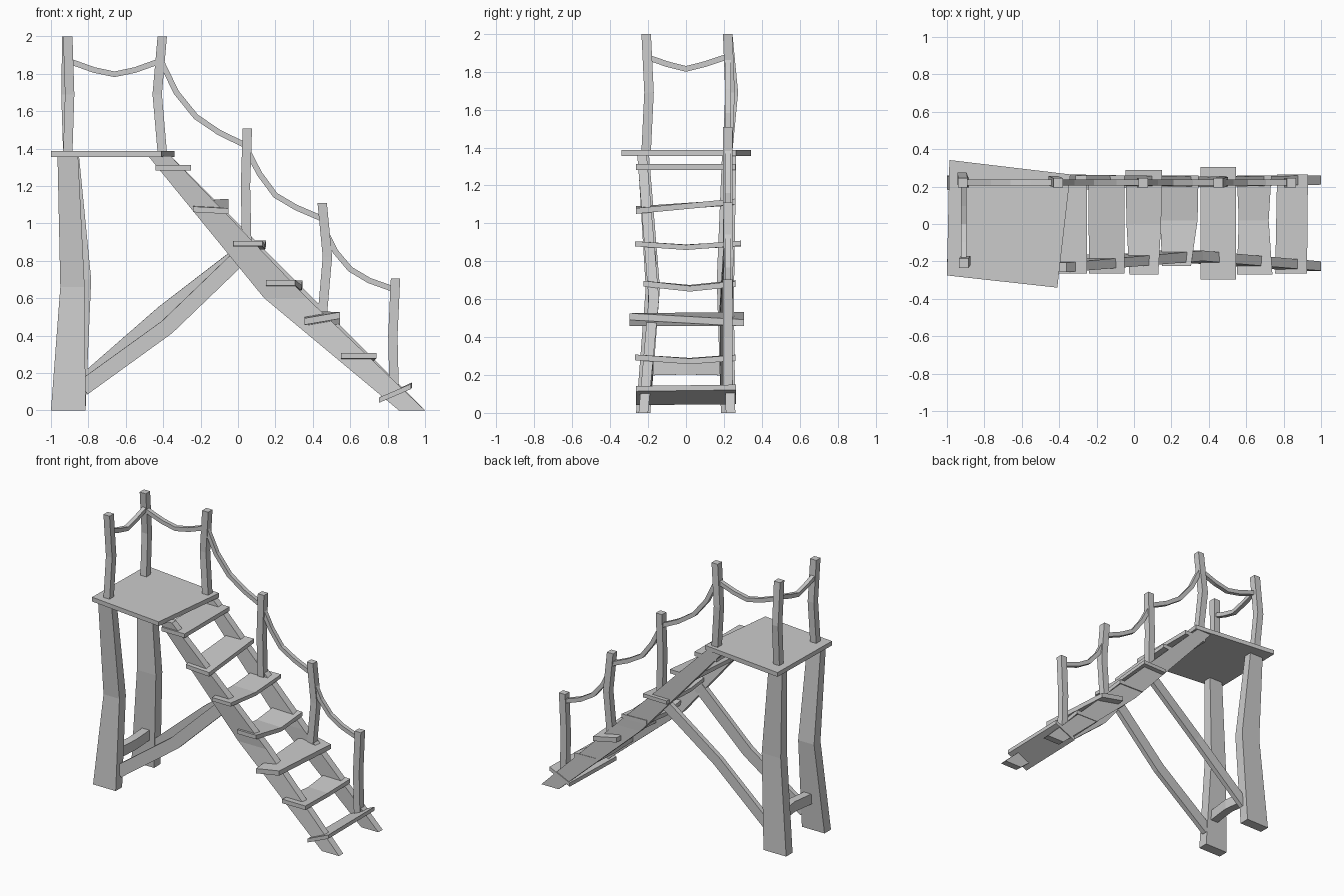
import bpy, bmesh
from mathutils import Vector


def loft(name, rings):
    """Closed solid through a list of four-point rings."""
    bm = bmesh.new()
    vs = [[bm.verts.new(p) for p in r] for r in rings]
    for a, b in zip(vs, vs[1:]):
        for i in range(4):
            j = (i + 1) % 4
            bm.faces.new((a[i], a[j], b[j], b[i]))
    bm.faces.new(vs[0])
    bm.faces.new(vs[-1])
    bmesh.ops.recalc_face_normals(bm, faces=bm.faces)
    me = bpy.data.meshes.new(name)
    bm.to_mesh(me)
    bm.free()
    ob = bpy.data.objects.new(name, me)
    bpy.context.collection.objects.link(ob)
    return ob


def upright(name, secs):
    """Beam with level cross-sections: (x0, x1, y, y width, z)."""
    loft(name, [[(x0, y - w / 2, z), (x1, y - w / 2, z), (x1, y + w / 2, z), (x0, y + w / 2, z)]
                for x0, x1, y, w, z in secs])


def strip(name, pts, width, height):
    """Rectangular section swept along a path."""
    pts = [Vector(p) for p in pts]
    rings = []
    for i, p in enumerate(pts):
        t = (pts[min(i + 1, len(pts) - 1)] - pts[max(i - 1, 0)]).normalized()
        s = t.cross(Vector((0, 0, 1))).normalized()
        n = s.cross(t)
        s, n = s * width / 2, n * height / 2
        rings.append([p - s - n, p + s - n, p + s + n, p - s + n])
    loft(name, rings)


def plank(name, secs, t=0.03):
    """Board running along y: (y, x0, z0, x1, z1) with z on the centre line."""
    h = t / 2
    loft(name, [[(x0, y, z0 - h), (x1, y, z1 - h), (x1, y, z1 + h), (x0, y, z0 + h)]
                for y, x0, z0, x1, z1 in secs])


# Crooked platform
loft("platform", [[(-1, -0.275, z), (-0.41, -0.34, z), (-0.34, 0.265, z), (-0.987, 0.342, z)]
                  for z in (1.355, 1.387)])

# Tapered, bent legs
upright("front_leg", [(-1, -0.815, -0.226, 0.075, 0), (-0.95, -0.82, -0.175, 0.075, 0.66),
                      (-0.965, -0.855, -0.225, 0.06, 1.36)])
upright("back_leg", [(-1, -0.815, 0.222, 0.075, 0), (-0.94, -0.785, 0.2, 0.075, 0.7),
                     (-0.96, -0.85, 0.22, 0.06, 1.36)])

# Stair side beams
upright("front_stringer", [(0.86, 1, -0.225, 0.05, 0), (0.14, 0.37, -0.17, 0.055, 0.6),
                           (-0.48, -0.36, -0.232, 0.05, 1.36)])
upright("back_stringer", [(0.86, 1, 0.235, 0.05, 0), (0.2, 0.4, 0.225, 0.055, 0.6),
                          (-0.48, -0.36, 0.24, 0.05, 1.36)])

# Braces and cross bar
strip("front_brace", [(-0.83, -0.2, 0.12), (-0.38, -0.185, 0.445), (0.01, -0.175, 0.82)], 0.035, 0.085)
strip("back_brace", [(-0.83, 0.2, 0.15), (-0.4, 0.195, 0.525), (0.01, 0.215, 0.84)], 0.035, 0.075)
strip("cross_bar", [(-0.88, -0.21, 0.235), (-0.86, 0, 0.24), (-0.88, 0.21, 0.235)], 0.06, 0.075)

# Uneven steps, top to bottom
plank("step_1", [(-0.265, -0.44, 1.297, -0.25, 1.297), (0.26, -0.43, 1.297, -0.25, 1.297)])
plank("step_2", [(-0.265, -0.24, 1.075, -0.05, 1.065), (0.26, -0.245, 1.11, -0.05, 1.115)])
plank("step_3", [(-0.27, -0.025, 0.892, 0.13, 0.892), (0, -0.04, 0.875, 0.145, 0.873),
                 (0.29, -0.045, 0.892, 0.15, 0.895)], 0.027)
plank("step_4", [(-0.225, 0.15, 0.682, 0.305, 0.682), (0.02, 0.14, 0.66, 0.34, 0.655),
                 (0.26, 0.14, 0.685, 0.345, 0.68)])
plank("step_5", [(-0.298, 0.355, 0.475, 0.545, 0.508), (0.305, 0.355, 0.515, 0.545, 0.475)], 0.035)
plank("step_6", [(-0.27, 0.55, 0.293, 0.74, 0.293), (0.02, 0.56, 0.275, 0.72, 0.272),
                 (0.26, 0.55, 0.293, 0.735, 0.29)])
plank("step_7", [(-0.265, 0.755, 0.055, 0.925, 0.128), (0.265, 0.765, 0.06, 0.93, 0.135)], 0.028)

# Railing posts: (name, y, y bend, [(x, z) bottom, middle, top])
posts = [
    ("front_platform_post", -0.21, 0.015, [(-0.91, 1.38), (-0.9, 1.69), (-0.91, 2)]),
    ("back_platform_post", 0.22, 0.03, [(-0.91, 1.38), (-0.92, 1.69), (-0.915, 2)]),
    ("stair_top_post", 0.22, 0.012, [(-0.405, 1.38), (-0.432, 1.69), (-0.405, 2)]),
    ("stair_post_1", 0.22, 0.0, [(0.047, 0.88), (0.04, 1.2), (0.05, 1.507)]),
    ("stair_post_2", 0.22, 0.005, [(0.45, 0.5), (0.478, 0.82), (0.45, 1.11)]),
    ("stair_post_3", 0.22, 0.0, [(0.835, 0.09), (0.828, 0.4), (0.842, 0.705)]),
]
for name, y, bend, path in posts:
    upright(name, [(x - 0.025, x + 0.025, y + b, 0.05, z)
                   for (x, z), b in zip(path, (0, bend, 0))])

# Sagging ropes between the posts
ropes = [
    [(-0.91, 1.87), (-0.77, 1.82), (-0.66, 1.797), (-0.55, 1.82), (-0.41, 1.87)],
    [(-0.41, 1.865), (-0.33, 1.7), (-0.225, 1.57), (-0.1, 1.485), (0.045, 1.415)],
    [(0.045, 1.4), (0.115, 1.265), (0.2, 1.15), (0.31, 1.085), (0.45, 1.025)],
    [(0.46, 0.97), (0.52, 0.85), (0.6, 0.755), (0.7, 0.695), (0.84, 0.645)],
]
for i, path in enumerate(ropes):
    strip(f"side_rope_{i + 1}", [(x, 0.222, z) for x, z in path], 0.03, 0.03)
strip("end_rope", [(-0.91, y, z) for y, z in
                   [(-0.2, 1.875), (-0.1, 1.84), (0, 1.815), (0.1, 1.84), (0.22, 1.88)]], 0.03, 0.03)
